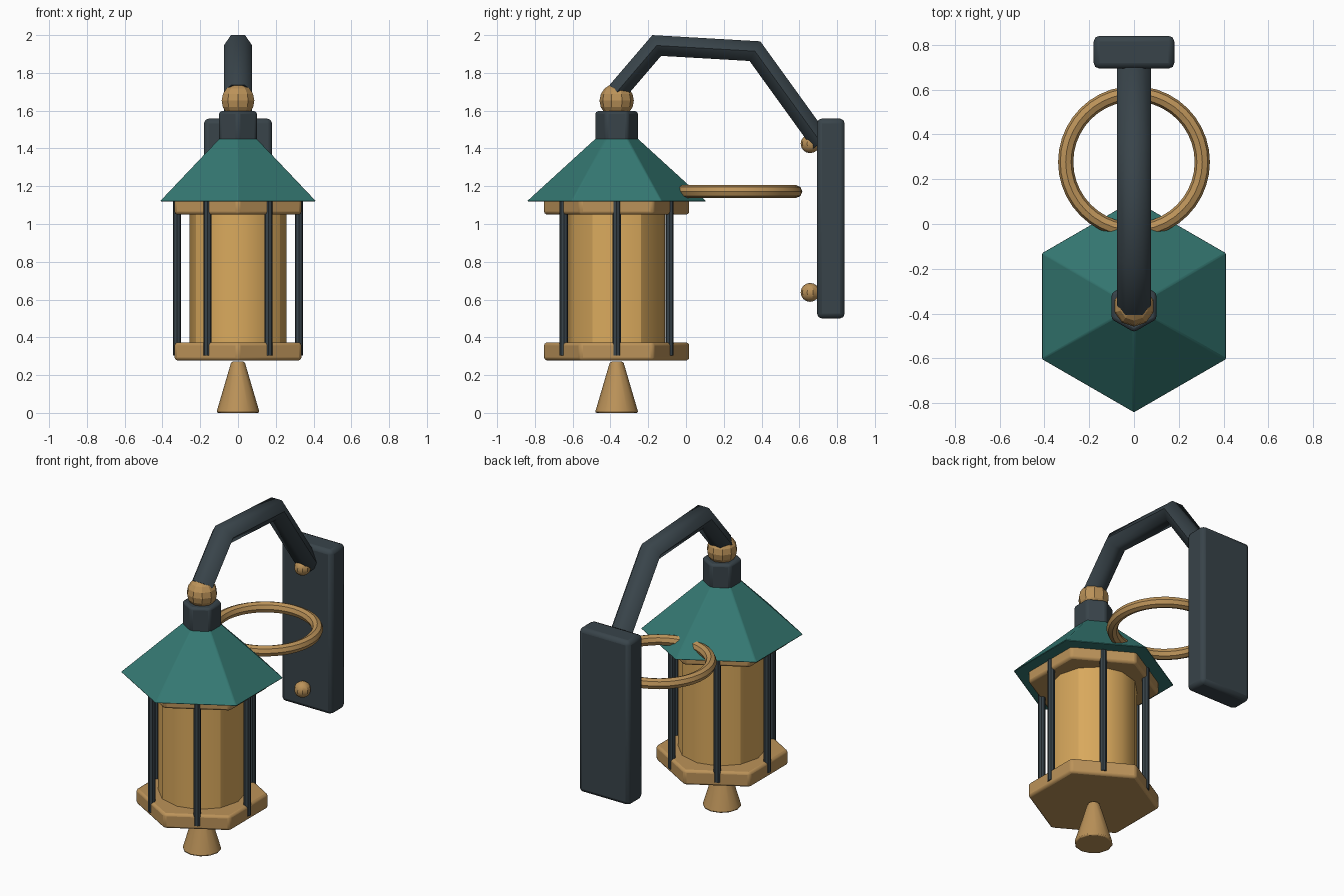
import bpy, bmesh, math
from mathutils import Vector

if "Cube" in bpy.data.objects:
    bpy.data.objects.remove(bpy.data.objects["Cube"])

AXIS_Y = -0.367  # lantern axis


def material(name, rgb):
    m = bpy.data.materials.new(name)
    m.diffuse_color = (*rgb, 1)
    m.use_nodes = True
    m.node_tree.nodes["Principled BSDF"].inputs["Base Color"].default_value = m.diffuse_color
    return m


BRASS = material("brass", (0.50, 0.29, 0.10))
GLASS = material("amber_glass", (0.70, 0.40, 0.11))
TEAL = material("teal_roof", (0.035, 0.19, 0.17))
IRON = material("dark_iron", (0.04, 0.057, 0.068))


def finish(name, mat, bevel=0, smooth=True):
    ob = bpy.context.object
    ob.name = name
    ob.data.materials.append(mat)
    if smooth:
        bpy.ops.object.shade_smooth_by_angle(angle=math.radians(30))
    if bevel:
        b = ob.modifiers.new("bevel", "BEVEL")
        b.width = bevel
        b.segments = 2
        b.limit_method = "ANGLE"
        b.angle_limit = math.radians(40)
    return ob


def prism(name, mat, sides, r1, r2, z1, z2, x=0, y=AXIS_Y, bevel=0):
    bpy.ops.mesh.primitive_cone_add(vertices=sides, radius1=r1, radius2=r2,
                                    depth=z2 - z1, location=(x, y, (z1 + z2) / 2))
    return finish(name, mat, bevel)


def ball(name, mat, r, loc, smooth):
    bpy.ops.mesh.primitive_uv_sphere_add(segments=10, ring_count=8, radius=r, location=loc)
    return finish(name, mat, smooth=smooth)


# Lantern body
prism("bottom_band", BRASS, 6, 0.388, 0.388, 0.278, 0.373, bevel=0.015)
prism("top_band", BRASS, 6, 0.388, 0.388, 1.05, 1.14, bevel=0.015)
prism("glass", GLASS, 12, 0.257, 0.257, 0.36, 1.06)
for i in range(6):
    a = math.radians(60 * i)
    prism(f"post_{i + 1}", IRON, 8, 0.022, 0.022, 0.305, 1.13,
          0.323 * math.cos(a), AXIS_Y + 0.323 * math.sin(a))

# Roof, collar and finials
prism("roof", TEAL, 6, 0.477, 0.11, 1.12, 1.455, bevel=0.006)
prism("collar", IRON, 6, 0.116, 0.116, 1.43, 1.597, bevel=0.014)
ball("top_ball", BRASS, 0.091, (0, AXIS_Y, 1.653), False)
prism("bottom_finial", BRASS, 12, 0.115, 0.035, 0.0, 0.272, bevel=0.01)

# Wall plate and its two studs
bpy.ops.mesh.primitive_cube_add(size=1, location=(0, 0.767, 1.029))
plate = bpy.context.object
plate.scale = (0.36, 0.146, 1.058)
bpy.ops.object.transform_apply(location=False, rotation=False, scale=True)
finish("wall_plate", IRON, 0.025)
for n, z in (("upper_stud", 1.425), ("lower_stud", 0.638)):
    ball(n, BRASS, 0.05, (0, 0.657, z), True)

# Bent arm: flattened hexagonal section swept with mitred joints
path = [Vector(p) for p in ((-0.365, 1.70), (-0.155, 1.945), (0.365, 1.915), (0.715, 1.43))]
bm = bmesh.new()
rings = []
for i, p in enumerate(path):
    d1 = (p - path[i - 1]).normalized() if i else (path[1] - p).normalized()
    d2 = (path[i + 1] - p).normalized() if i < len(path) - 1 else d1
    n1, n2 = Vector((-d1.y, d1.x)), Vector((-d2.y, d2.x))
    n = (n1 + n2).normalized()
    n /= n.dot(n1)
    ring = []
    for k in range(6):
        a = math.pi * k / 3
        h = 0.0535 * math.sin(a) / math.sin(math.pi / 3)
        ring.append(bm.verts.new((0.075 * math.cos(a), p.x + n.x * h, p.y + n.y * h)))
    rings.append(ring)
for r, s in zip(rings, rings[1:]):
    for k in range(6):
        bm.faces.new((r[k], r[(k + 1) % 6], s[(k + 1) % 6], s[k]))
bm.faces.new(rings[0])
bm.faces.new(rings[-1])
bmesh.ops.recalc_face_normals(bm, faces=bm.faces)
me = bpy.data.meshes.new("arm")
bm.to_mesh(me)
bm.free()
arm = bpy.data.objects.new("arm", me)
bpy.context.collection.objects.link(arm)
bpy.ops.object.select_all(action="DESELECT")
arm.select_set(True)
bpy.context.view_layer.objects.active = arm
me.materials.append(IRON)
bpy.ops.object.shade_smooth_by_angle(angle=math.radians(65))

# Horizontal ring behind the roof
bpy.ops.mesh.primitive_torus_add(major_radius=0.305, minor_radius=0.034, major_segments=40,
                                 minor_segments=8, location=(0, 0.277, 1.172))
finish("ring", BRASS)
bpy.ops.object.shade_smooth_by_angle(angle=math.radians(60))
